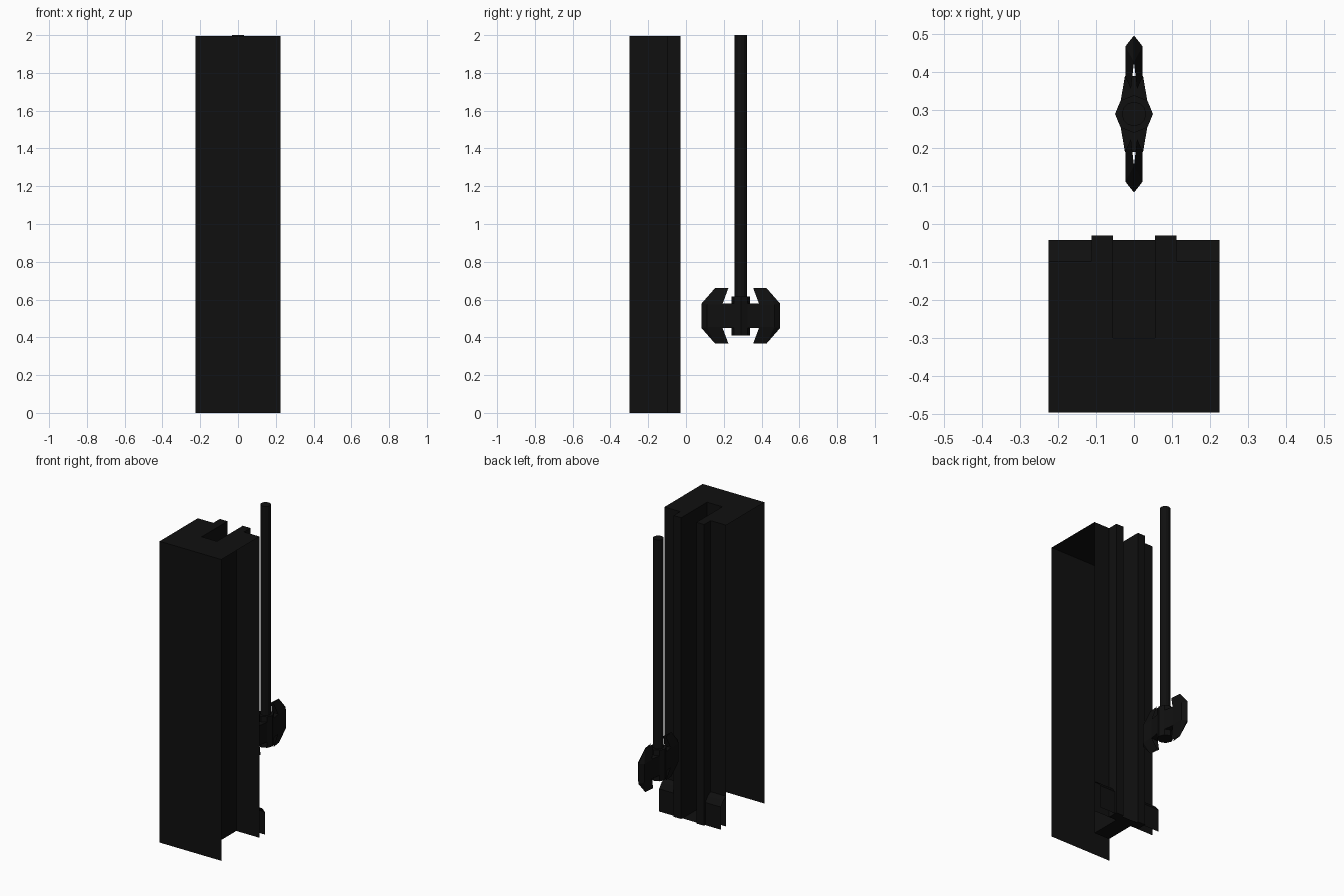
import bpy, math

if "Cube" in bpy.data.objects:
    bpy.data.objects.remove(bpy.data.objects["Cube"])

mat = bpy.data.materials.new("black")
mat.diffuse_color = (0.005, 0.005, 0.005, 1)
mat.use_nodes = True
mat.node_tree.nodes["Principled BSDF"].inputs["Base Color"].default_value = mat.diffuse_color


def mesh(name, verts, faces):
    me = bpy.data.meshes.new(name)
    me.from_pydata(verts, [], faces)
    me.update()
    ob = bpy.data.objects.new(name, me)
    bpy.context.collection.objects.link(ob)
    me.materials.append(mat)
    return ob


def prism(name, pts, z0, z1, caps=True):
    """Vertical extrusion of an xy outline."""
    n = len(pts)
    v = [(x, y, z) for z in (z0, z1) for x, y in pts]
    f = [(i, (i + 1) % n, n + (i + 1) % n, n + i) for i in range(n)]
    if caps:
        f += [tuple(range(n))[::-1], tuple(range(n, 2 * n))]
    return mesh(name, v, f)


def ngon(r, n, cy):
    return [(r * math.cos(2 * math.pi * i / n), cy + r * math.sin(2 * math.pi * i / n)) for i in range(n)]


H = 1.995               # case height
W, S, R = .226, .056, .112   # case half width, slot half width, rail outer x
F, B, K = -.497, -.098, -.3  # front, back and slot-bottom y

# Front panel
mesh("front_panel", [(-W, F, 0), (W, F, 0), (W, F, H), (-W, F, H)], [(0, 1, 2, 3)])

# Top cap with the slot notched out of its back edge
cap = [(-W, F), (W, F), (W, B), (S, B), (S, K), (-S, K), (-S, B), (-W, B)]
mesh("top_cap", [(x, y, H) for x, y in cap], [(0, 1, 4, 5), (1, 2, 3, 4), (0, 5, 6, 7)])

# Recessed slot: two walls, inner wall and floor
sl = [(-S, B), (-S, K), (S, K), (S, B)]
mesh("slot_channel", [(x, y, z) for z in (0, H) for x, y in sl],
     [(1, 0, 4, 5), (2, 1, 5, 6), (3, 2, 6, 7), (0, 1, 2, 3)])
Y = -.042
mesh("slot_floor", [(-S, B, 0), (S, B, 0), (S, Y, 0), (-S, Y, 0)], [(0, 1, 2, 3)])

for s, side in ((1, "right"), (-1, "left")):
    # Back panel beside the rail
    mesh(side + "_back_panel", [(s * R, B, 0), (s * W, B, 0), (s * W, B, H), (s * R, B, H)],
         [(0, 1, 2, 3)[::-s]])
    # Full-height guide rail at the slot edge
    rail = [(s * S, B), (s * R, B), (s * R, -.03), (s * S, -.03)][::s]
    prism(side + "_rail", rail, 0, H)
    # Flared skirting at the foot of the back panel
    prof = [(B, .2), (-.07, .185), (Y, .15), (Y, 0)]
    mesh(side + "_skirting", [(x, y, z) for x in (s * R, s * W) for y, z in prof],
         [(i, i + 1, i + 5, i + 4)[::s] for i in range(3)])

# Hanging rod and octagonal hub
CY, CZ = .29, .514
prism("rod", ngon(.032, 12, CY), .41, 2.0)
prism("hub", ngon(.05, 8, CY), .41, .615)

# Twin blades: curved sheets with sharp outer edge, open along the inside
# each entry: x, y offset from rod, z offset from centre (upper half)
half = [(.008, .066, .146), (0, .137, .146), (.023, .178, .06), (.023, .098, .06), (0, .207, .066)]
for d, side in ((1, "back"), (-1, "front")):
    verts, faces = [], []
    for sx in (1, -1):
        o = len(verts)
        verts += [(sx * x, CY + d * y, CZ + k * z) for k in (1, -1) for x, y, z in half]
        fs = [(0, 3, 2, 1), (1, 2, 4), (5, 6, 7, 8), (6, 9, 7), (2, 3, 8, 7), (4, 2, 7, 9)]
        faces += [tuple(o + i for i in f)[::sx * d] for f in fs]
    mesh(side + "_blade", verts, faces)
    # Tapered arm joining hub and blade
    arm = [(.035, CY + d * .035), (.024, CY + d * .1), (-.024, CY + d * .1), (-.035, CY + d * .035)]
    prism(side + "_arm", arm[::d], CZ - .065, CZ + .065)
